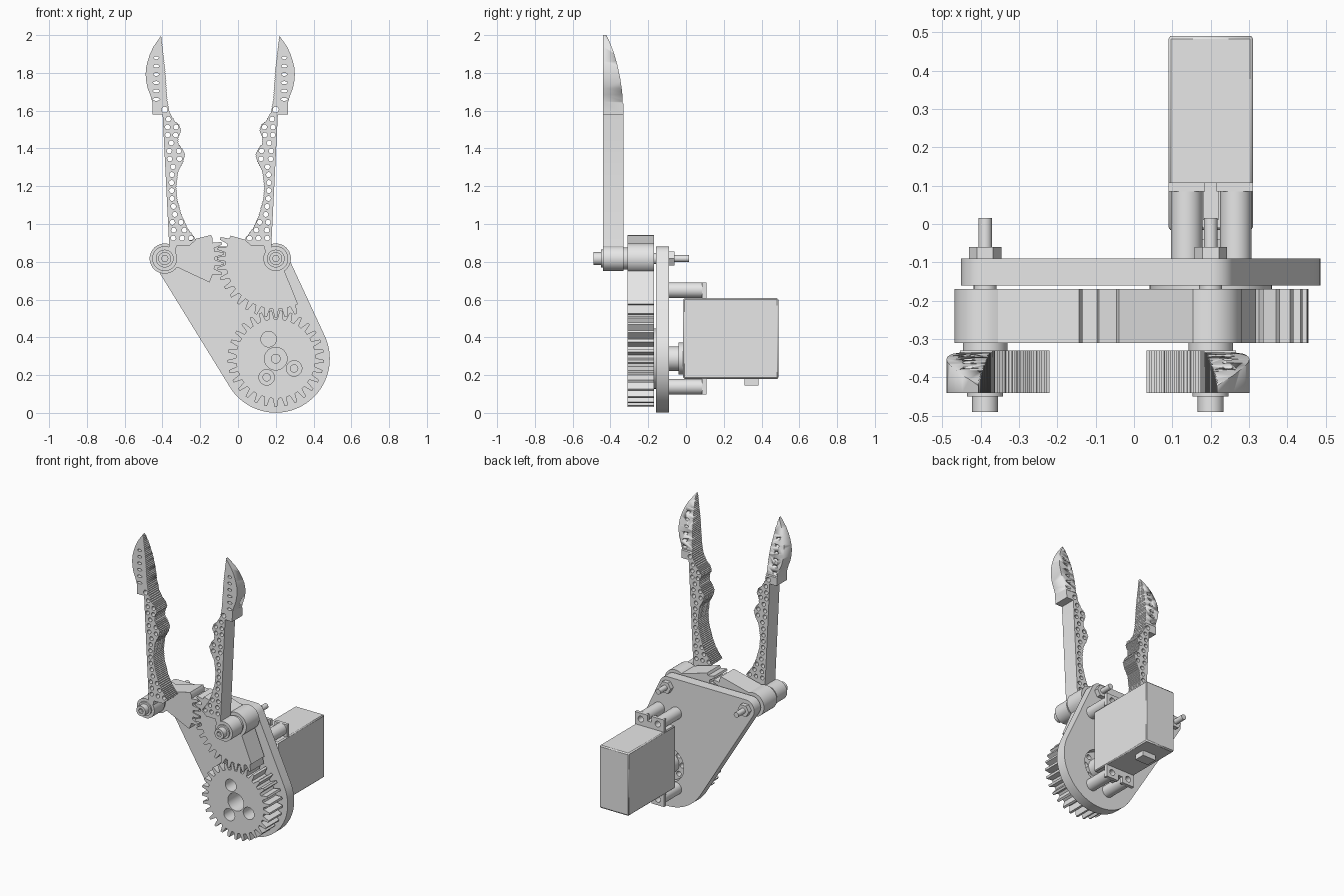
import bpy, bmesh
from math import sin, cos, pi, radians, hypot
from mathutils import Matrix
from mathutils.geometry import convex_hull_2d

cube = bpy.data.objects.get("Cube")
if cube:
    bpy.data.objects.remove(cube, do_unlink=True)

grey = bpy.data.materials.new("plain_grey")
grey.use_nodes = True
GREY = (0.8, 0.8, 0.8, 1)
grey.diffuse_color = GREY
grey.node_tree.nodes["Principled BSDF"].inputs["Base Color"].default_value = GREY


def select(obj):
    bpy.ops.object.select_all(action='DESELECT')
    obj.select_set(True)
    bpy.context.view_layer.objects.active = obj


def circle(x, z, r, n=40, rz=None):
    rz = rz or r
    return [(x + r * cos(2 * pi * i / n), z + rz * sin(2 * pi * i / n)) for i in range(n)]


def slab(name, outlines, y0, y1):
    """Extrude x-z outlines (the first is the edge, the rest are holes) along y."""
    curve = bpy.data.curves.new(name, 'CURVE')
    curve.dimensions, curve.fill_mode, curve.extrude = '2D', 'BOTH', (y1 - y0) / 2
    for pts in outlines:
        spline = curve.splines.new('POLY')
        spline.points.add(len(pts) - 1)
        for p, (x, z) in zip(spline.points, pts):
            p.co = (x, z, 0, 1)
        spline.use_cyclic_u = True
    obj = bpy.data.objects.new(name, curve)
    bpy.context.collection.objects.link(obj)
    select(obj)
    bpy.ops.object.convert(target='MESH')
    obj = bpy.context.view_layer.objects.active
    mesh = obj.data
    mesh.transform(Matrix.Translation((0, (y0 + y1) / 2, 0)) @ Matrix.Rotation(pi / 2, 4, 'X'))
    bm = bmesh.new()
    bm.from_mesh(mesh)
    bmesh.ops.remove_doubles(bm, verts=bm.verts, dist=1e-5)
    bmesh.ops.recalc_face_normals(bm, faces=bm.faces)
    bm.to_mesh(mesh)
    bm.free()
    mesh.materials.clear()
    mesh.materials.append(grey)
    bpy.ops.object.shade_smooth_by_angle(angle=radians(30))
    return obj


def cyl(name, x, z, r, y0, y1, n=40):
    return slab(name, [circle(x, z, r, n)], y0, y1)


def box(name, x0, x1, y0, y1, z0, z1, bevel=0):
    obj = slab(name, [[(x0, z0), (x1, z0), (x1, z1), (x0, z1)]], y0, y1)
    if bevel:
        mod = obj.modifiers.new("bevel", 'BEVEL')
        mod.width, mod.segments = bevel, 1
    return obj


def teeth(x, z, pitch, step, angles):
    """Trapezoid teeth centred on the given angles in degrees."""
    pts = []
    for a in angles:
        for f, dr in ((-.32, -.026), (-.13, .019), (.13, .019), (.32, -.026)):
            t = radians(a + f * step)
            pts.append((x + (pitch + dr) * cos(t), z + (pitch + dr) * sin(t)))
    return pts


def arc(x, z, r, a0, a1, n=24):
    return [(x + r * cos(radians(a0 + (a1 - a0) * i / n)),
             z + r * sin(radians(a0 + (a1 - a0) * i / n))) for i in range(n + 1)]


XL, XR, ZP = -0.388, 0.2, 0.817     # finger pivots
ZG = 0.287                          # drive gear centre
R_SECTOR, R_GEAR = 0.2935, 0.2365
MIRROR = XL + XR

# base plate: hull around the three shafts, open behind the gear
pts = circle(XL, ZP, .063) + circle(XR, ZP, .063) + circle(XR, ZG, .286, 96)
hull = [pts[i] for i in convex_hull_2d(pts)]
slab("base_plate", [hull, circle(XR, ZG, .12)], -.16, -.09)

# drive gear with three screw openings
step = 360 / 29
bores = [(XR + .11 * cos(radians(a)), ZG + .11 * sin(radians(a))) for a in (110, -28, -116)]
rim = teeth(XR, ZG, R_GEAR, step, [90 + (i + .5) * step for i in range(29)])
slab("drive_gear", [rim, circle(XR, ZG, .06)] + [circle(x, z, .041) for x, z in bores], -.31, -.17)
for x, z in bores[1:]:
    cyl("gear_screw", x, z, .022, -.2, -.165, 20)

# horn disc between gear and motor
cyl("horn_flange", XR, ZG, .16, -.172, -.158)
horn_holes = [circle(XR + .088 * cos(i * pi / 4), ZG + .088 * sin(i * pi / 4), .017, 16) for i in range(8)]
slab("horn_disc", [circle(XR, ZG, .115)] + horn_holes, -.16, -.12)
cyl("horn_screw", XR, ZG, .026, -.2, -.165, 24)

# toothed sectors with their hubs
left = (arc(XL, ZP, .268, -28, -26, 2) + teeth(XL, ZP, R_SECTOR, 10, [-15, -5, 5, 15])
        + arc(XL, ZP, .275, 23, 27, 2) + arc(XL, ZP, .08, 65, 325))
slab("left_sector_gear", [left], -.31, -.17)
right = (arc(XR, ZP, .268, 153, 155, 2) + teeth(XR, ZP, R_SECTOR, 10, range(160, 291, 10))
         + arc(XR, ZP, .268, 294, 296, 2) + arc(XR, ZP, .08, 305, 485))
slab("right_sector_gear", [right], -.31, -.17)

# finger outline: gripping edge from base to tip, then the back edge
grip = [(-.22, .918), (-.267, .981), (-.294, 1.04), (-.32, 1.13), (-.325, 1.2), (-.315, 1.278),
        (-.288, 1.33), (-.278, 1.368), (-.294, 1.4), (-.315, 1.426), (-.315, 1.458), (-.299, 1.495),
        (-.31, 1.526), (-.336, 1.548), (-.362, 1.595), (-.373, 1.66), (-.384, 1.82), (-.405, 2)]
back = [(-.447, 1.94), (-.466, 1.9), (-.479, 1.86), (-.487, 1.825), (-.489, 1.79), (-.486, 1.755),
        (-.479, 1.72), (-.465, 1.685), (-.454, 1.648), (-.452, 1.58), (-.399, 1.58)]
base = [(-.364, .88), (-.375, .84), (-.335, .84), (-.325, .884), (-.257, .885)]


def grip_x(z):
    for (xa, za), (xb, zb) in zip(grip, grip[1:]):
        if za <= z <= zb:
            return xa + (xb - xa) * (z - za) / (zb - za)


# fine ridges along the gripping edge
ridged = []
for (xa, za), (xb, zb) in zip(grip, grip[1:]):
    dx, dz = xb - xa, zb - za
    length = hypot(dx, dz)
    n = 2 * max(1, round(length / .012))
    for i in range(n):
        d = .004 * (i % 2)
        ridged.append((xa + dx * i / n - d * dz / length, za + dz * i / n + d * dx / length))
outline = ridged + [grip[-1]] + back + base

# lightening holes: rows as wide as the finger allows, slots near the tip
holes = [circle(-.388, 1.605, .016, 16)]
for row in range(16):
    z = .925 + row * .042
    xo = -.364 - .035 * (z - .88) / .7
    w = grip_x(z) - xo
    n = max(1, int((w - .012) / .036))
    holes += [circle(xo + w * (i + .5) / n, z, .0135, 14) for i in range(n)]
for i in range(6):
    holes.append(circle(-.433, 1.66 + i * .044, .019 - .001 * i, 14, .008))

# side profile that thins the tip from behind
taper = [(-.3, 1.6), (-.335, 1.64), (-.338, 1.7), (-.348, 1.77), (-.363, 1.84), (-.383, 1.91),
         (-.405, 1.965), (-.422, 2.0), (-.43, 2.02), (-.3, 2.02)]

for side, flip in (("right", False), ("left", True)):
    def place(pts):
        return [(MIRROR - x, z) for x, z in pts] if flip else pts
    finger = slab(side + "_finger", [place(p) for p in [outline] + holes], -.44, -.33)
    cutter = slab("tip_cutter", [taper], -.8, .8)
    cutter.hide_render = True
    cutter.data.transform(Matrix.Rotation(pi / 2, 4, 'Z'))
    mod = finger.modifiers.new("tip_taper", 'BOOLEAN')
    mod.operation, mod.solver, mod.object = 'DIFFERENCE', 'EXACT', cutter
    select(finger)
    bpy.ops.object.modifier_apply(modifier=mod.name)
    bpy.data.objects.remove(cutter, do_unlink=True)

    # pivot stack: eye, spacers, bolt and nut
    x = XR if flip else XL
    cyl(side + "_finger_eye", x, ZP, .066, -.44, -.33)
    cyl(side + "_front_spacer", x, ZP, .058, -.33, -.31)
    cyl(side + "_rear_spacer", x, ZP, .03, -.17, -.16)
    cyl(side + "_washer", x, ZP, .047, -.45, -.44)
    slab(side + "_bolt_head", [circle(x, ZP, .034), circle(x, ZP, .018, 6)], -.49, -.45)
    cyl(side + "_bolt_shaft", x, ZP, .018, -.46, .015, 24)
    cyl(side + "_nut", x, ZP, .042, -.09, -.06, 6)

# motor with output boss, cable outlet and mounting ears
box("motor_body", .09, .31, -.015, .49, .18, .607, .007)
cyl("motor_boss", XR, ZG, .085, -.04, -.01)
cyl("motor_output", XR, ZG, .065, -.125, -.04)
box("cable_outlet", .15, .25, .31, .385, .145, .185)
for name, z, out in (("upper", .65, 1), ("lower", .138, -1)):
    inner, outer = z - out * .045, z + out * .04
    ear = [(.09, inner), (.31, inner), (.31, outer), (.215, outer), (.215, z),
           (.185, z), (.185, outer), (.09, outer)]
    slab(name + "_motor_ear", [ear] + [circle(x, z, .02, 20) for x in (.137, .265)], .085, .108)
    box(name + "_ear_rib", .18, .22, .01, .085, min(inner, z), max(inner, z))
    for x in (.137, .265):
        slab(name + "_standoff", [circle(x, z, .041), circle(x, z, .02, 20)], -.09, .085)
